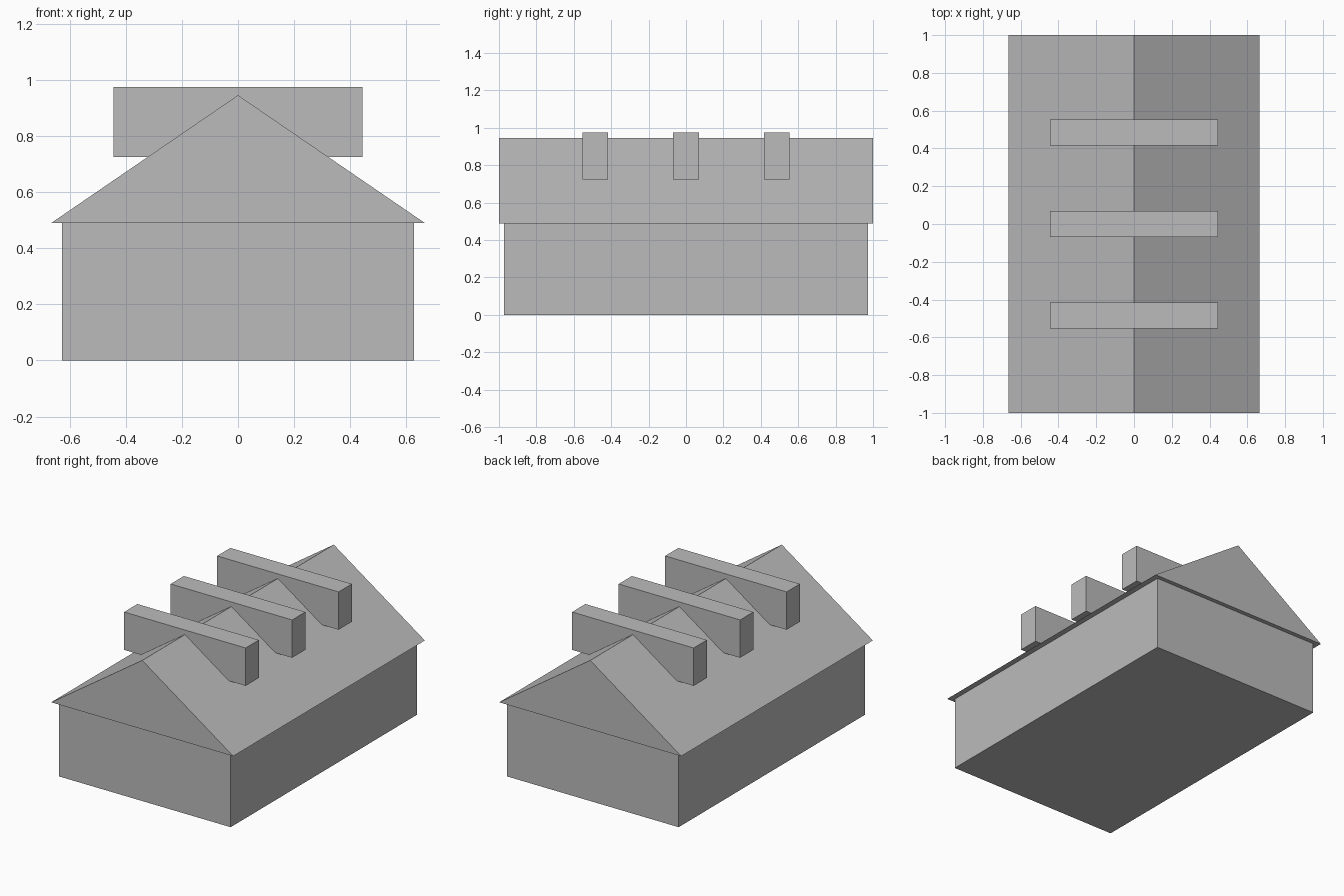
import bpy
import bmesh

if "Cube" in bpy.data.objects:
    bpy.data.objects.remove(bpy.data.objects["Cube"])

grey = bpy.data.materials.new("plain_grey")
grey.diffuse_color = (0.5, 0.5, 0.5, 1)
grey.use_nodes = True
grey.node_tree.nodes["Principled BSDF"].inputs["Base Color"].default_value = grey.diffuse_color


def prism(name, profile, y0, y1):
    """Extrude an x-z profile along y into a closed solid."""
    bm = bmesh.new()
    face = bm.faces.new([bm.verts.new((x, y0, z)) for x, z in profile])
    ext = bmesh.ops.extrude_face_region(bm, geom=[face])
    verts = [v for v in ext["geom"] if isinstance(v, bmesh.types.BMVert)]
    bmesh.ops.translate(bm, verts=verts, vec=(0, y1 - y0, 0))
    bmesh.ops.recalc_face_normals(bm, faces=bm.faces)
    mesh = bpy.data.meshes.new(name)
    bm.to_mesh(mesh)
    bm.free()
    mesh.materials.append(grey)
    obj = bpy.data.objects.new(name, mesh)
    bpy.context.collection.objects.link(obj)
    return obj


def rect(half, z0, z1):
    return [(-half, z0), (half, z0), (half, z1), (-half, z1)]


# Walls
prism("walls", rect(0.627, 0, 0.49), -0.972, 0.972)

# Gabled roof with a small overhang
prism("roof", [(-0.665, 0.49), (0.665, 0.49), (0, 0.945)], -1, 1)

# Three box vents straddling the ridge
for i, y in enumerate((-0.485, 0, 0.485)):
    prism(f"roof_vent_{i + 1}", rect(0.444, 0.725, 0.975), y - 0.069, y + 0.069)
